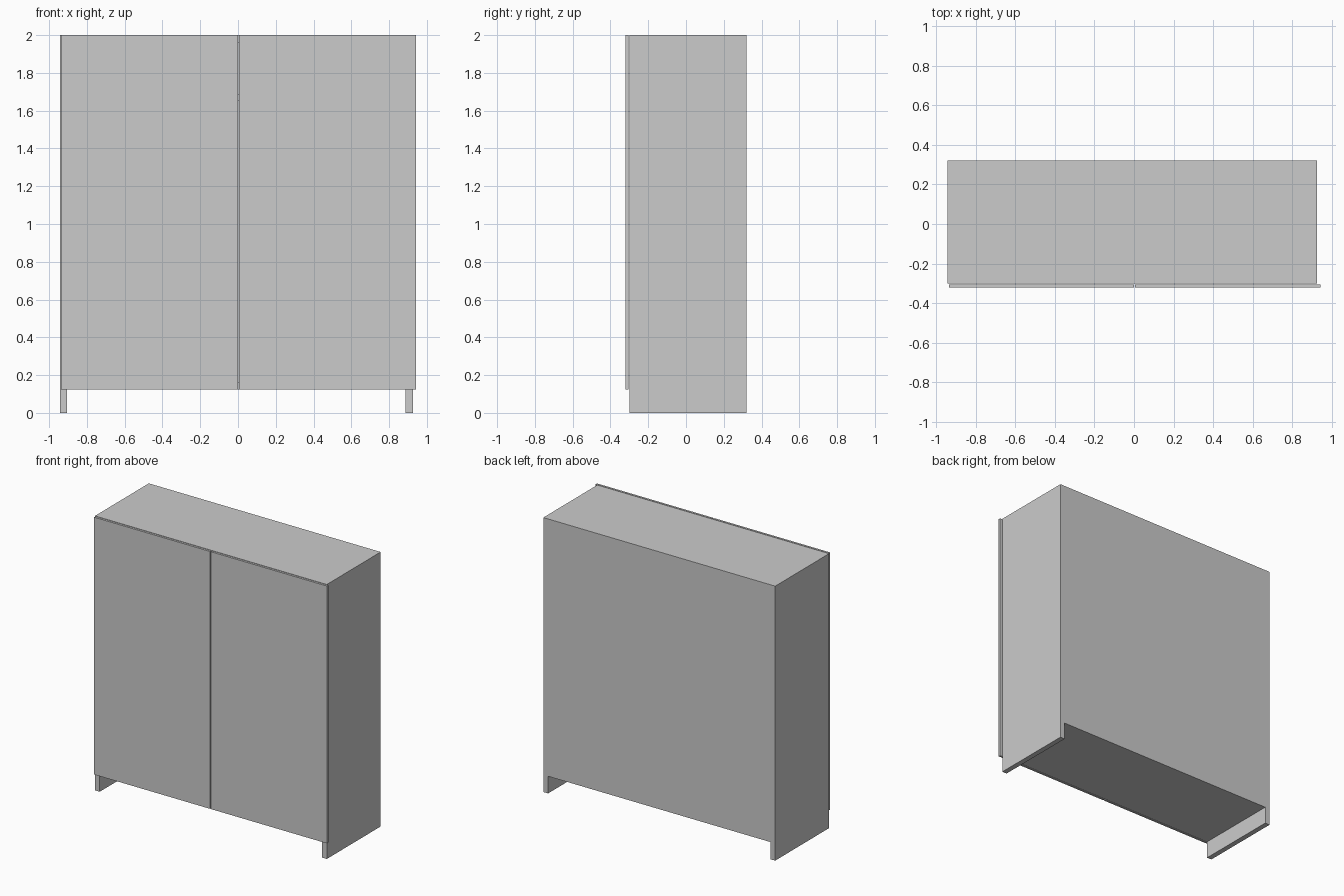
import bpy

if "Cube" in bpy.data.objects:
    bpy.data.objects.remove(bpy.data.objects["Cube"])


def box(name, x, y, z):
    """Box from (min, max) extents on each axis."""
    bpy.ops.mesh.primitive_cube_add(size=1)
    ob = bpy.context.object
    ob.name = name
    ob.location = [(a + b) / 2 for a, b in (x, y, z)]
    ob.scale = [b - a for a, b in (x, y, z)]
    bpy.ops.object.transform_apply(location=True, rotation=False, scale=True)
    return ob


T = 0.038                      # board thickness
X0, X1 = -0.943, 0.926         # carcass width
Y0, Y1 = -0.300, 0.320         # carcass depth
BASE, TOP = 0.125, 2.0
inner = (X0 + T, X1 - T)

# Side panels run down to the floor and act as feet
box("left_side_panel", (X0, X0 + T), (Y0, Y1), (0, TOP))
box("right_side_panel", (X1 - T, X1), (Y0, Y1), (0, TOP))

# Top, bottom and hat shelf
box("top_panel", inner, (Y0, Y1), (TOP - T, TOP))
box("bottom_panel", inner, (Y0, Y1), (BASE, BASE + T))
box("upper_shelf", inner, (Y0, Y1 - T), (1.65, 1.65 + T))

# Back panel between the sides
box("back_panel", inner, (Y1 - T, Y1), (BASE + T, TOP - T))

# Pair of doors, slightly proud of the carcass with a narrow centre gap
for name, x in (("left_door", (-0.936, 0.0)), ("right_door", (0.006, 0.942))):
    box(name, x, (-0.320, -0.305), (BASE, TOP))
